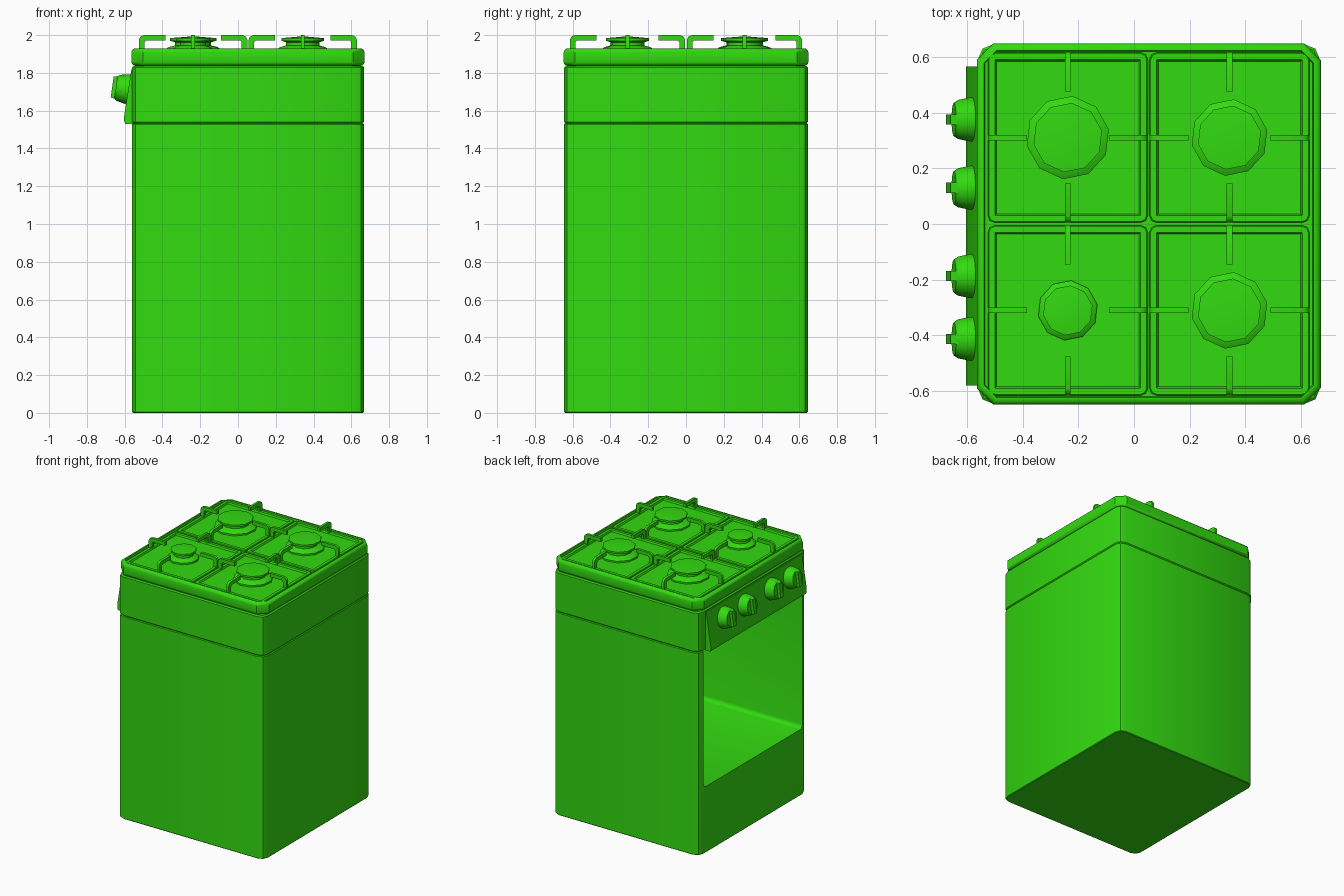
import bpy, bmesh
from math import radians, cos, sin, pi
from mathutils import Matrix, Vector

old = bpy.data.objects.get("Cube")
if old:
    bpy.data.objects.remove(old, do_unlink=True)

# Single enamel colour
GREEN = (0.032, 0.70, 0.005, 1.0)
enamel = bpy.data.materials.new("green_enamel")
enamel.use_nodes = True
enamel.diffuse_color = GREEN
enamel.node_tree.nodes["Principled BSDF"].inputs["Base Color"].default_value = GREEN


def finish(name, bm, matrix=Matrix(), angle=40):
    bmesh.ops.recalc_face_normals(bm, faces=bm.faces)
    bm.transform(matrix)
    mesh = bpy.data.meshes.new(name)
    bm.to_mesh(mesh)
    bm.free()
    mesh.materials.append(enamel)
    mesh.shade_smooth()
    mesh.set_sharp_from_angle(angle=radians(angle))
    obj = bpy.data.objects.new(name, mesh)
    bpy.context.collection.objects.link(obj)
    return obj


def box(lo, hi, corner=0, corner_segs=1, edge=0, edge_segs=1):
    """Box with bevelled upright corners, then bevelled top and bottom rims."""
    lo, hi = Vector(lo), Vector(hi)
    bm = bmesh.new()
    bmesh.ops.create_cube(bm, size=1)
    bmesh.ops.scale(bm, vec=hi - lo, verts=bm.verts)
    bmesh.ops.translate(bm, vec=(lo + hi) / 2, verts=bm.verts)

    def upright(e):
        return abs(e.verts[0].co.z - e.verts[1].co.z) > 1e-4
    if corner:
        bmesh.ops.bevel(bm, geom=[e for e in bm.edges if upright(e)], offset=corner,
                        segments=corner_segs, profile=0.5, affect='EDGES')
    if edge:
        bmesh.ops.bevel(bm, geom=[e for e in bm.edges if not upright(e)], offset=edge,
                        segments=edge_segs, profile=0.5, affect='EDGES')
    return bm


def sink_top(bm, rim, slope, depth):
    """Recess the top face, leaving a raised rim."""
    top = max(bm.faces, key=lambda f: f.calc_center_median().z + f.normal.z)
    bmesh.ops.inset_region(bm, faces=[top], thickness=rim)
    bmesh.ops.inset_region(bm, faces=[top], thickness=slope)
    bmesh.ops.translate(bm, vec=(0, 0, -depth), verts=top.verts)
    return bm


def lathe(name, profile, sides, matrix=Matrix(), angle=40):
    """Turn (radius, height) points about z; the last point is the apex."""
    bm = bmesh.new()
    rings = [[bm.verts.new((r * cos(2 * pi * i / sides), r * sin(2 * pi * i / sides), z))
              for i in range(sides)] for r, z in profile[:-1]]
    apex = bm.verts.new((0, 0, profile[-1][1]))
    bm.faces.new(rings[0])
    for i in range(sides):
        j = (i + 1) % sides
        for a, b in zip(rings, rings[1:]):
            bm.faces.new((a[i], a[j], b[j], b[i]))
        bm.faces.new((rings[-1][i], rings[-1][j], apex))
    return finish(name, bm, matrix, angle)


def prism(name, points, y0, y1, matrix=Matrix()):
    """Extrude an (x, z) outline along y."""
    bm = bmesh.new()
    face = bm.faces.new([bm.verts.new((x, y0, z)) for x, z in points])
    new = bmesh.ops.extrude_face_region(bm, geom=[face])["geom"]
    bmesh.ops.translate(bm, vec=(0, y1 - y0, 0),
                        verts=[v for v in new if isinstance(v, bmesh.types.BMVert)])
    return finish(name, bm, matrix)


# Cabinet with the open oven cavity
X0, X1, Y = -0.56, 0.667, 0.645
body = finish("cabinet_body", box((X0, -Y, 0), (X1, Y, 1.533), 0.055, 2, 0.005))
cutter = finish("oven_cutter", box((-0.8, -0.59, 0.5), (0.61, 0.59, 1.7), 0.03, 2, 0.03, 3))
cutter.hide_render = True
cut = body.modifiers.new("oven_cavity", 'BOOLEAN')
cut.operation = 'DIFFERENCE'
cut.solver = 'EXACT'
cut.object = cutter
bpy.context.view_layer.update()
graph = bpy.context.evaluated_depsgraph_get()
cut_mesh = bpy.data.meshes.new_from_object(body.evaluated_get(graph))
body.modifiers.clear()
body.data = cut_mesh
body.data.shade_smooth()
body.data.set_sharp_from_angle(angle=radians(40))
bpy.data.objects.remove(cutter, do_unlink=True)

# Upper band and hob slab
finish("upper_band", box((X0, -Y, 1.533), (X1, Y, 1.837), 0.055, 2, 0.008))
slab = box((-0.564, -0.648, 1.837), (0.67, 0.648, 1.93), 0.06, 1, 0.022, 3)
finish("hob_top", sink_top(slab, 0.004, 0.004, 0.018))

# Sloping control panel
prism("control_panel", [(-0.55, 1.825), (-0.564, 1.82), (-0.603, 1.57),
                        (-0.603, 1.545), (-0.597, 1.53), (-0.55, 1.53)], -0.58, 0.565)

# Knobs, each with a tapered grip
for n, y in enumerate((0.375, 0.13, -0.187, -0.412)):
    m = Matrix.Translation((-0.572, y, 1.712)) @ Matrix.Rotation(radians(-82), 4, 'Y')
    lathe(f"knob_{n + 1}", [(0.079, 0), (0.079, 0.016), (0.07, 0.06), (0.06, 0.075),
                            (0, 0.075)], 16, m)
    prism(f"knob_grip_{n + 1}", [(-0.062, 0.06), (0.062, 0.06), (0.055, 0.095),
                                 (-0.055, 0.095)], -0.018, 0.018, m)

# Pan supports and burners
HX, HY = 0.287, 0.305
ARM = [(0, 1.91), (0, 1.975), (0.008, 1.992), (0.025, 2.0), (0.14, 2.0),
       (0.14, 1.972), (0.038, 1.972), (0.03, 1.962), (0.03, 1.91)]
burners = {("rear", "left"): (0.3425, 0.31, 0.115), ("rear", "right"): (0.3425, -0.31, 0.115),
           ("front", "left"): (-0.2375, 0.31, 0.125), ("front", "right"): (-0.2375, -0.31, 0.09)}
for (row, side), (x, y, r) in burners.items():
    tag = f"{row}_{side}"
    tray = box((x - HX, y - HY, 1.9), (x + HX, y + HY, 1.926), 0.025, 2, 0.004)
    finish(f"support_frame_{tag}", sink_top(tray, 0.022, 0.006, 0.012))
    for k in range(4):
        reach = HX if k % 2 == 0 else HY
        m = (Matrix.Translation((x, y, 0)) @ Matrix.Rotation(k * pi / 2, 4, 'Z')
             @ Matrix.Translation((-reach, 0, 0)))
        prism(f"support_arm_{tag}_{k + 1}", ARM, -0.01, 0.01, m)
    turn = Matrix.Translation((x, y, 0)) @ Matrix.Rotation(0.2, 4, 'Z')
    lathe(f"burner_{tag}", [(r * 1.2, 1.905), (r * 1.2, 1.926), (r * 1.05, 1.937),
                            (r * 0.78, 1.945), (r * 0.78, 1.962), (r, 1.97),
                            (r, 1.984), (0, 1.994)], 10, turn)
